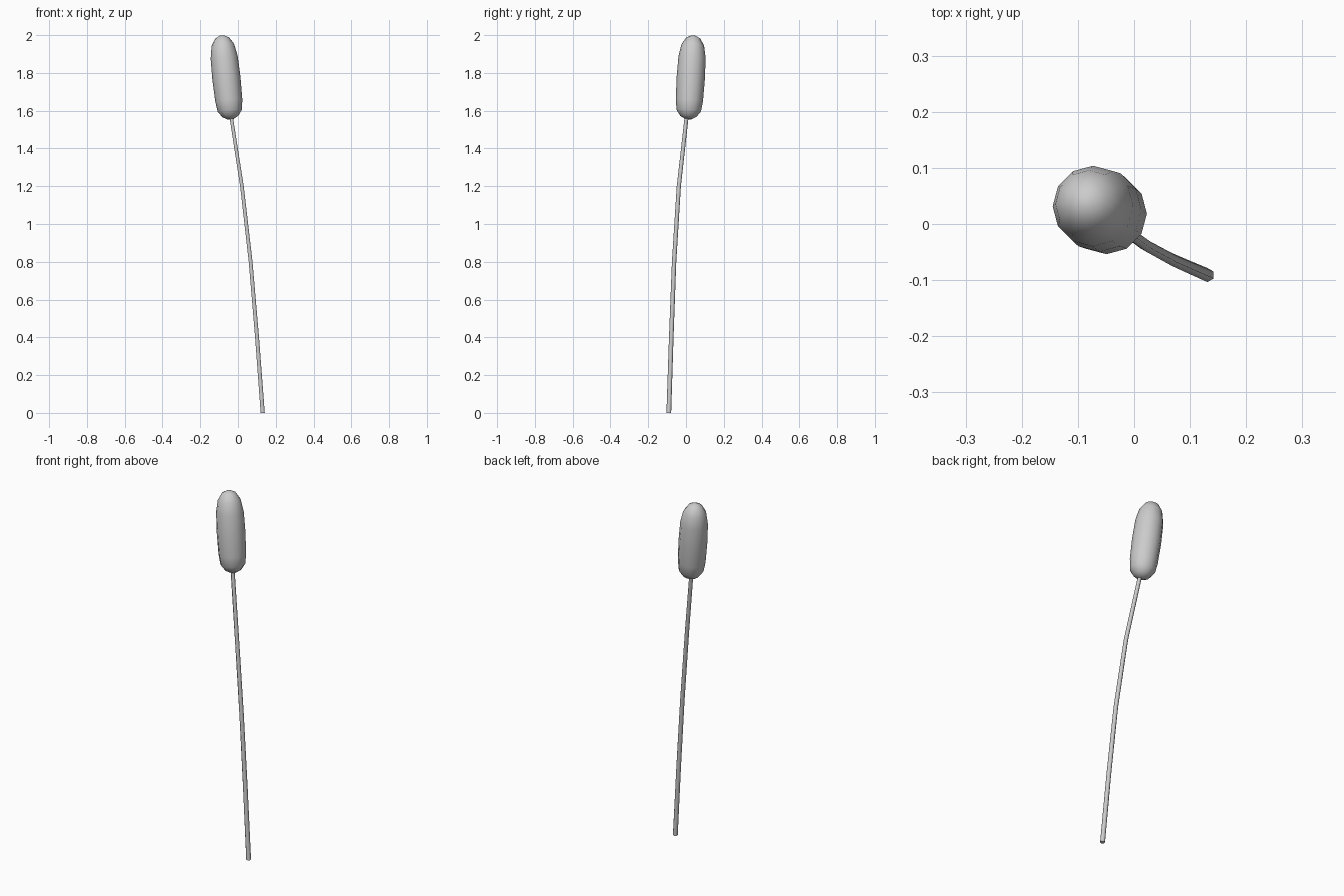
import bpy, bmesh, math
from mathutils import Vector

if "Cube" in bpy.data.objects:
    bpy.data.objects.remove(bpy.data.objects["Cube"])


def loft(name, rings, sides, phase=0.0):
    """Skin round rings given as (centre, radius, axis)."""
    bm = bmesh.new()
    loops = []
    for centre, radius, axis in rings:
        turn = Vector((0, 0, 1)).rotation_difference(axis)
        loop = []
        for i in range(sides):
            a = phase + math.tau * i / sides
            p = Vector((math.cos(a), math.sin(a), 0)) * radius
            loop.append(bm.verts.new(centre + turn @ p))
        loops.append(loop)
    for low, high in zip(loops, loops[1:]):
        for i in range(sides):
            j = (i + 1) % sides
            bm.faces.new((low[i], low[j], high[j], high[i]))
    bm.faces.new(loops[0][::-1])
    bm.faces.new(loops[-1])
    mesh = bpy.data.meshes.new(name)
    bm.to_mesh(mesh)
    bm.free()
    obj = bpy.data.objects.new(name, mesh)
    bpy.context.collection.objects.link(obj)
    bpy.ops.object.select_all(action='DESELECT')
    obj.select_set(True)
    bpy.context.view_layer.objects.active = obj
    bpy.ops.object.shade_smooth_by_angle(angle=math.radians(62))
    return obj


# Thin six-sided stem, bending gently toward the head
path = [Vector(p) for p in ((0.131, -0.091, 0), (0.101, -0.078, 0.4),
                            (0.067, -0.063, 0.8), (0.021, -0.038, 1.2),
                            (-0.041, 0.007, 1.6))]
up = Vector((0, 0, 1))
loft("stem", [(p, 0.0125 - 0.0005 * i, up) for i, p in enumerate(path)],
     6, math.radians(30))

# Leaning seed head: capsule profile as (distance along axis, radius)
base, tip = Vector((-0.038, 0.012, 1.556)), Vector((-0.086, 0.039, 2.0))
axis = (tip - base).normalized()
profile = [(0, 0.018), (0.014, 0.043), (0.045, 0.065), (0.1, 0.072),
           (0.22, 0.075), (0.33, 0.072), (0.395, 0.06), (0.432, 0.037),
           (0.445, 0.012)]
loft("seed_head", [(base + axis * d, r, axis) for d, r in profile], 12)
